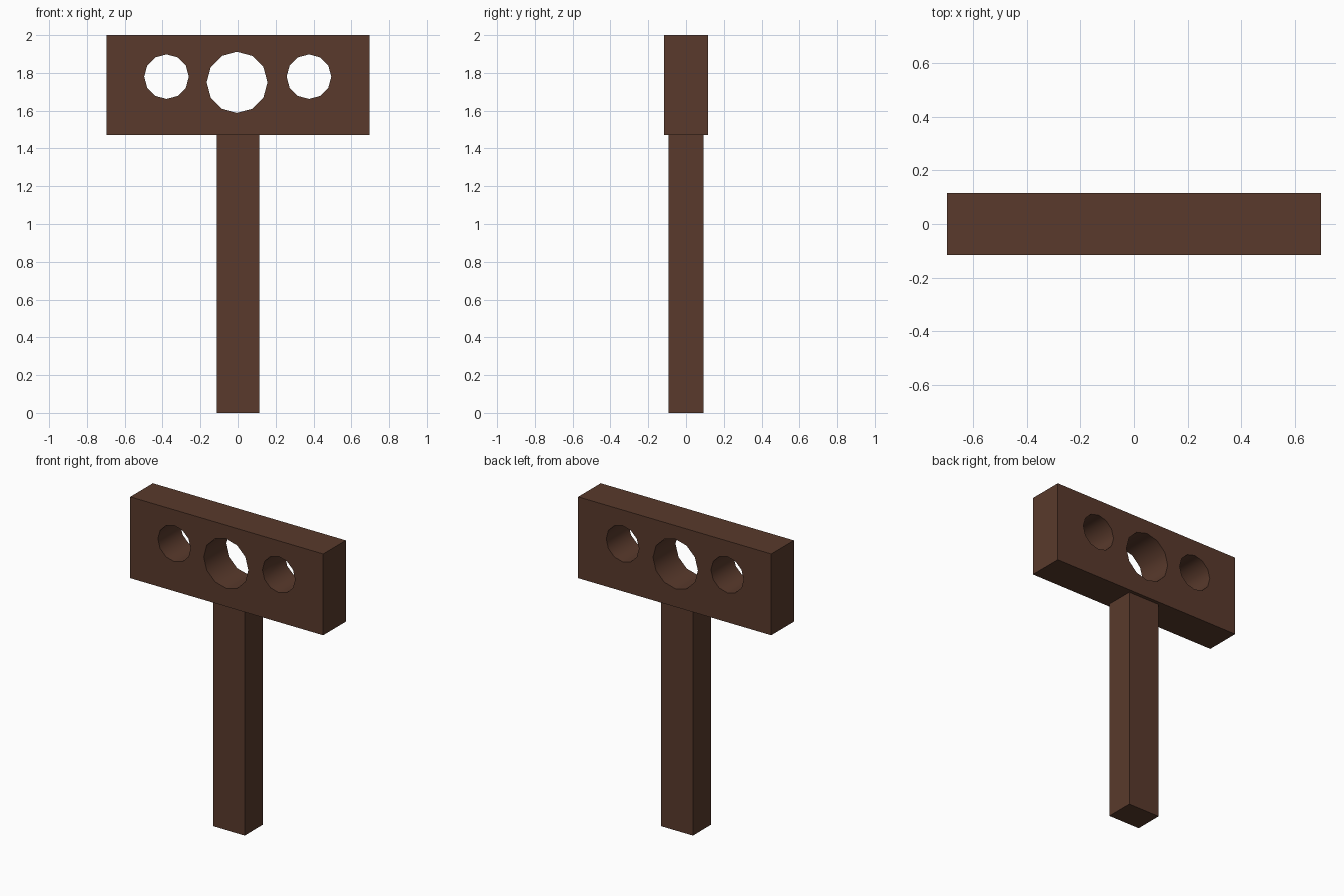
import bpy
import math

if "Cube" in bpy.data.objects:
    bpy.data.objects.remove(bpy.data.objects["Cube"])

wood = bpy.data.materials.new("dark_brown_wood")
wood.diffuse_color = (0.1, 0.042, 0.025, 1)
wood.use_nodes = True
wood.node_tree.nodes["Principled BSDF"].inputs["Base Color"].default_value = wood.diffuse_color


def box(name, sx, sy, z0, z1):
    bpy.ops.mesh.primitive_cube_add(size=1, location=(0, 0, (z0 + z1) / 2))
    ob = bpy.context.object
    ob.name = name
    ob.scale = (sx, sy, z1 - z0)
    bpy.ops.object.transform_apply(location=False, rotation=False, scale=True)
    ob.data.materials.append(wood)
    return ob


def drill(target, x, z, r):
    # twelve-sided hole running front to back, a corner at the top
    bpy.ops.mesh.primitive_cylinder_add(vertices=12, radius=r, depth=1,
                                        location=(x, 0, z), rotation=(math.pi / 2, 0, 0))
    cutter = bpy.context.object
    cutter.hide_render = True
    cutter.data.materials.append(wood)
    bpy.context.view_layer.objects.active = target
    mod = target.modifiers.new("hole", 'BOOLEAN')
    mod.operation = 'DIFFERENCE'
    mod.solver = 'EXACT'
    mod.object = cutter
    bpy.ops.object.modifier_apply(modifier=mod.name)
    bpy.data.objects.remove(cutter, do_unlink=True)


# Upright post
box("post", 0.23, 0.186, 0, 1.47)

# Crosspiece with one large and two small holes
head = box("crosspiece", 1.392, 0.232, 1.47, 2.0)
drill(head, -0.005, 1.75, 0.162)
for x in (-0.379, 0.376):
    drill(head, x, 1.78, 0.118)

# Smooth hole walls, crisp outer edges
bpy.ops.object.select_all(action='DESELECT')
head.select_set(True)
bpy.context.view_layer.objects.active = head
bpy.ops.object.shade_smooth_by_angle(angle=math.radians(40))
